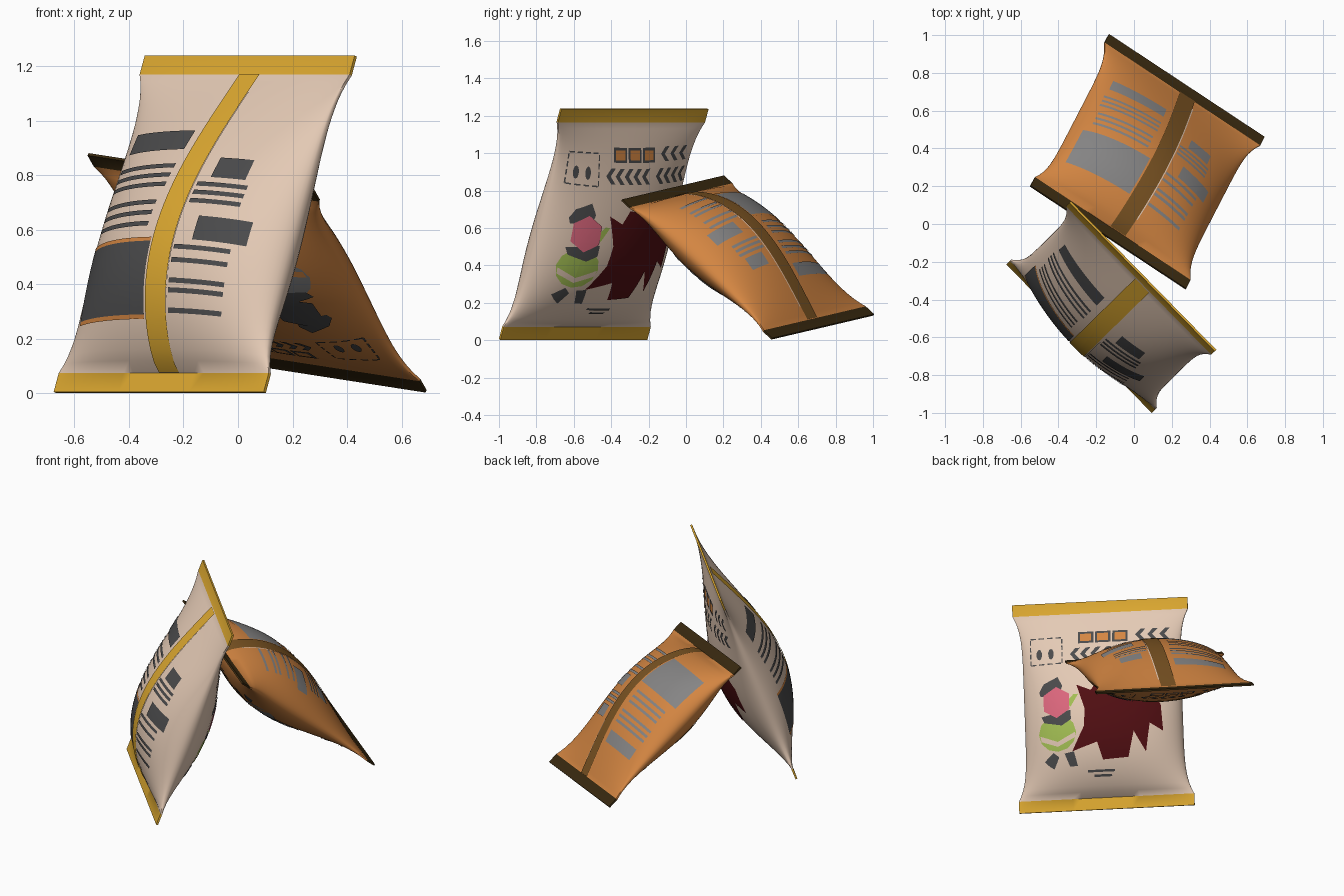
import bpy, bmesh, math
from mathutils import Matrix, Vector

if "Cube" in bpy.data.objects:
    bpy.data.objects.remove(bpy.data.objects["Cube"])

# ---------- colours ----------
def mat(name, rgb):
    m = bpy.data.materials.new(name)
    m.diffuse_color = [((c / 255 + 0.055) / 1.055) ** 2.4 for c in rgb] + [1]
    m.use_nodes = True
    m.node_tree.nodes["Principled BSDF"].inputs["Base Color"].default_value = m.diffuse_color
    return m

MATS = {n: mat(n, c) for n, c in {
    "cream": (228, 202, 181), "gold": (220, 168, 48), "charcoal": (75, 75, 76),
    "orange": (212, 134, 66), "pink": (222, 104, 126), "green": (164, 192, 84),
    "maroon": (80, 14, 18), "dark_brown": (58, 42, 16), "brown": (122, 83, 34),
    "grey": (134, 133, 133)}.items()}

# ---------- pillow shape: local x across, y up, z out of the seam side ----------
HALF_W, HALF_H, SEAL_Y, BULGE, RIM = 0.55, 0.659, 0.585, 0.205, 0.006

def half_width(y):
    return HALF_W - 0.055 * max(0, 1 - (abs(y) / SEAL_Y) ** 6)

def height(x, y):
    if abs(y) >= SEAL_Y:
        return RIM
    s = (y + SEAL_Y) / (2 * SEAL_Y)
    u = min(1, abs(x) / half_width(y))
    return RIM + BULGE * math.sin(math.pi * s ** 0.75) * (1 - u * u) ** 0.6

def finish(bm, name, mats, matrix):
    me = bpy.data.meshes.new(name)
    bm.to_mesh(me)
    bm.free()
    ob = bpy.data.objects.new(name, me)
    bpy.context.collection.objects.link(ob)
    for m in mats:
        me.materials.append(MATS[m])
    me.transform(matrix)
    bpy.ops.object.select_all(action='DESELECT')
    bpy.context.view_layer.objects.active = ob
    ob.select_set(True)
    bpy.ops.object.shade_smooth_by_angle(angle=math.radians(50))

def bag_body(name, body, seal, matrix):
    n, rows = 32, 36
    ys = [-HALF_H] + [-SEAL_Y + 2 * SEAL_Y * i / rows for i in range(rows + 1)] + [HALF_H]
    us = [math.sin(math.pi * (i / n - 0.5)) for i in range(n + 1)]
    bm = bmesh.new()
    rings = []
    for y in ys:
        w = half_width(y)
        pts = [(u * w, y, height(u * w, y)) for u in us]
        pts += [(x, y, -z) for x, y, z in reversed(pts)]
        rings.append([bm.verts.new(p) for p in pts])
    for r, (a, b) in enumerate(zip(rings, rings[1:])):
        for i in range(len(a)):
            j = (i + 1) % len(a)
            f = bm.faces.new((a[i], a[j], b[j], b[i]))
            f.material_index = int(r == 0 or r == len(rings) - 2)
    for ring in (rings[0], rings[-1]):
        bm.faces.new(ring).material_index = 1
    bmesh.ops.recalc_face_normals(bm, faces=bm.faces)
    finish(bm, name, [body, seal], matrix)

# ---------- print: flat polygons cut on a grid and draped over the bag ----------
def drape(name, shapes, side, swap, matrix):
    names = list(MATS)
    out = bmesh.new()
    for pts, colour, lift in shapes:
        bm = bmesh.new()
        f = bm.faces.new([bm.verts.new((x, y, 0)) for x, y in pts])
        f.normal_update()
        if f.normal.z < 0:
            f.normal_flip()
        bmesh.ops.triangulate(bm, faces=bm.faces[:])
        for axis in (0, 1):
            lo, hi = min(p[axis] for p in pts), max(p[axis] for p in pts)
            no = Vector((1 - axis, axis, 0))
            for k in range(math.ceil(lo / 0.035), math.floor(hi / 0.035) + 1):
                bmesh.ops.bisect_plane(bm, geom=bm.verts[:] + bm.edges[:] + bm.faces[:],
                                       plane_co=no * k * 0.035, plane_no=no)
        vmap = {v: out.verts.new((side * v.co.x, v.co.y,
                                  side * (height(v.co.x, v.co.y) + lift))) for v in bm.verts}
        for f in bm.faces:
            nf = out.faces.new([vmap[v] for v in f.verts])
            nf.material_index = names.index(swap.get(colour, colour))
        bm.free()
    finish(out, name, names, matrix)

def rect(x0, x1, y0, y1, colour="charcoal", lift=0.004):
    return ([(x0, y0), (x1, y0), (x1, y1), (x0, y1)], colour, lift)

def line(x0, x1, y, t=0.018):
    return rect(x0, x1, y - t / 2, y + t / 2)

def round_shape(cx, cy, rx, ry, n, colour="charcoal", lift=0.004):
    return ([(cx + rx * math.sin(2 * math.pi * i / n), cy + ry * math.cos(2 * math.pi * i / n))
             for i in range(n)], colour, lift)

def chevron(x, y0, y1):
    m, w = (y0 + y1) / 2, 0.03
    return ([(x, m), (x + 0.035, y0), (x + 0.035 + w, y0), (x + w, m),
             (x + 0.035 + w, y1), (x + 0.035, y1)], "charcoal", 0.004)

# seam side: centre fin, text panels and ruled lines
seam = [rect(-0.02, 0.085, -SEAL_Y, SEAL_Y, "gold", 0.006),
        rect(-0.41, -0.06, 0.24, 0.325), rect(-0.44, -0.03, -0.41, -0.145),
        rect(-0.44, -0.03, -0.145, -0.13, "orange"), rect(-0.44, -0.03, -0.425, -0.41, "orange"),
        rect(0.15, 0.30, 0.12, 0.205), rect(0.17, 0.385, -0.135, -0.04),
        rect(0.085, 0.092, -0.5, 0.5, "cream")]
seam += [line(-0.42, -0.06, y) for y in (0.168, 0.128, 0.088)]
seam += [line(-0.41, -0.07, y) for y in (0.013, -0.03, -0.075)]
seam += [line(0.10, 0.32, y) for y in (0.09, 0.055, 0.02)]
seam += [line(0.095, 0.335, y) for y in (-0.165, -0.215, -0.29, -0.325, -0.395)]

# picture side: dashed box, squares, chevrons, figure and splash
art = [round_shape(x, 0.325, 0.018, 0.035, 10) for x in (-0.385, -0.31)]
for i in range(4):
    x, y = -0.44 + i * 0.053, 0.26 + i * 0.044
    art += [line(x, x + 0.035, yy, 0.008) for yy in (0.26, 0.43)]
    art += [rect(xx - 0.004, xx + 0.004, y, y + 0.03) for xx in (-0.44, -0.24)]
for x in (-0.137, -0.03, 0.077):
    art += [rect(x, x + 0.095, 0.385, 0.46),
            rect(x + 0.013, x + 0.082, 0.398, 0.447, "orange", 0.006)]
art += [chevron(0.22 + 0.075 * i, 0.39, 0.465) for i in range(3)]
art += [chevron(-0.19 + 0.065 * i, 0.275, 0.355) for i in range(5)]
art += [chevron(0.18 + 0.065 * i, 0.275, 0.355) for i in range(4)]
art += [
    ([(-0.39, 0.08), (-0.36, 0.13), (-0.27, 0.17), (-0.24, 0.11), (-0.26, 0.06), (-0.38, 0.05)],
     "charcoal", 0.004),
    ([(-0.19, -0.03), (-0.14, 0.05), (-0.17, 0.05), (-0.22, 0.0)], "green", 0.004),
    round_shape(-0.28, -0.19, 0.12, 0.115, 12, "green"),
    ([(-0.39, -0.20), (-0.28, -0.245), (-0.165, -0.19), (-0.17, -0.225), (-0.28, -0.275),
      (-0.385, -0.235)], "cream", 0.0055),
    ([(-0.38, -0.08), (-0.19, -0.05), (-0.19, -0.11), (-0.25, -0.145), (-0.36, -0.12)],
     "charcoal", 0.006),
    round_shape(-0.28, 0.005, 0.095, 0.1, 6, "pink", 0.007),
    ([(-0.37, -0.36), (-0.31, -0.31), (-0.275, -0.34), (-0.31, -0.41), (-0.34, -0.39)],
     "charcoal", 0.004),
    ([(-0.24, -0.32), (-0.18, -0.31), (-0.16, -0.40), (-0.21, -0.40)], "charcoal", 0.004),
    ([(-0.15, 0.11), (-0.06, 0.07), (-0.01, 0.14), (0.12, 0.13), (0.25, 0.12), (0.37, -0.03),
      (0.38, -0.2), (0.30, -0.15), (0.27, -0.33), (0.2, -0.2), (0.16, -0.36), (0.0, -0.37),
      (-0.03, -0.26), (-0.19, -0.31), (-0.11, -0.16), (-0.10, -0.05)], "maroon", 0.004),
    line(-0.1, 0.07, -0.435, 0.014), line(-0.06, 0.05, -0.463, 0.014)]

# ---------- the two bags ----------
def frame(centre, u, v, scale):
    u, v = Vector(u).normalized(), Vector(v)
    v = (v - u * v.dot(u)).normalized()
    m = Matrix((u, v, u.cross(v))).transposed().to_4x4()
    return Matrix.Translation(centre) @ m @ Matrix.Diagonal((*scale, 1))

def bag(name, body, seal, swap, matrix):
    bag_body(name + "_body", body, seal, matrix)
    drape(name + "_seam_print", seam, 1, swap, matrix)
    drape(name + "_picture_print", art, -1, swap, matrix)

bag("standing_bag", "cream", "gold", {},
    frame((-0.12, -0.44, 0.62), (0.70, -0.715, 0), (0.258, 0.243, 0.935), (1, 1, 1)))

lean = frame((0.07, 0.33, 0.442), (0.825, -0.545, -0.128), (0.348, 0.691, -0.633),
             (0.905, 0.887, 0.89))
bag_body("leaning_bag_body", "orange", "dark_brown", lean)
drape("leaning_bag_seam_print", seam, 1, {"gold": "brown", "charcoal": "grey"}, lean)
drape("leaning_bag_picture_print", art, -1,
      {"pink": "charcoal", "green": "grey", "cream": "orange", "maroon": "dark_brown"}, lean)
